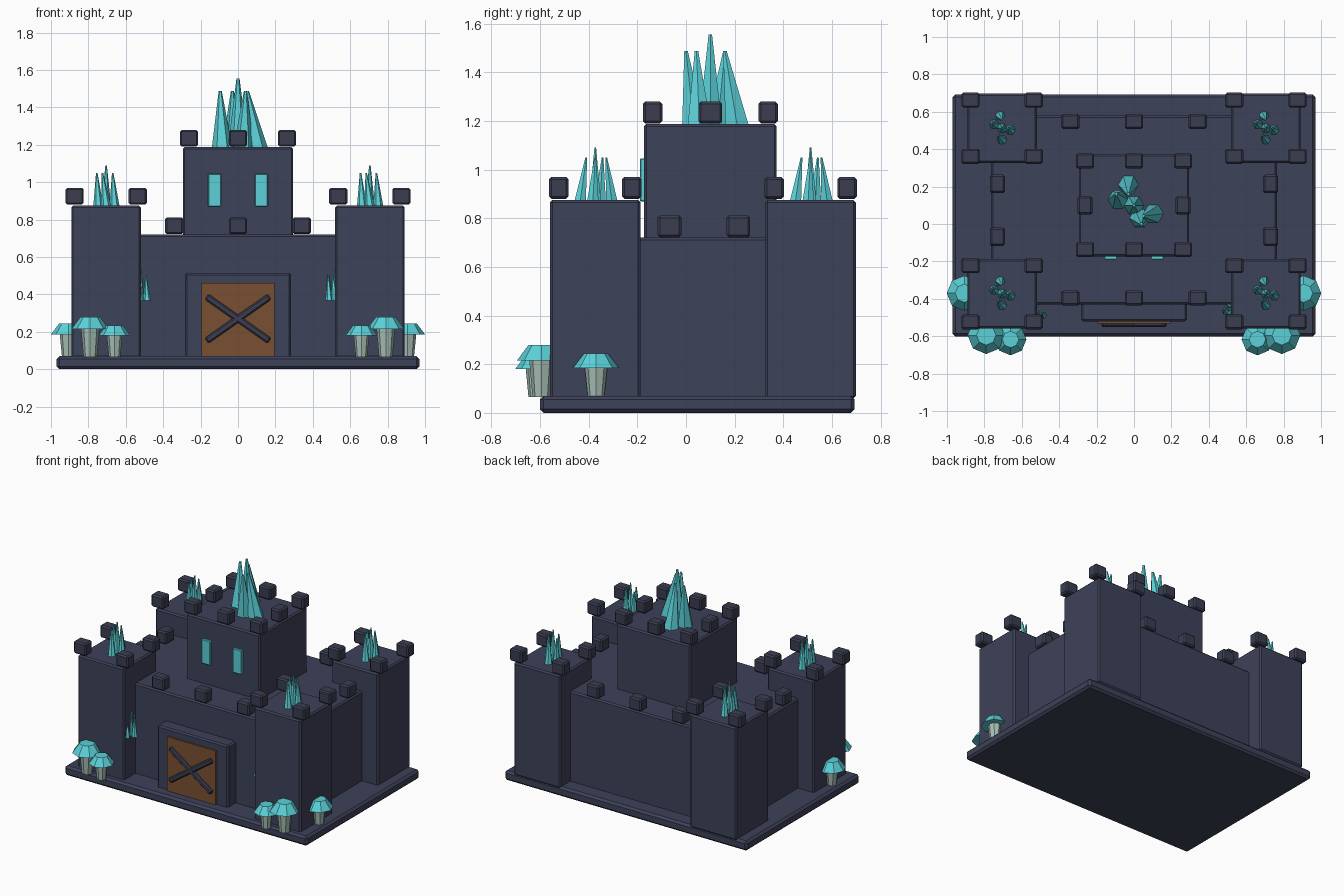
import bpy, bmesh, math
from mathutils import Vector

if "Cube" in bpy.data.objects:
    bpy.data.objects.remove(bpy.data.objects["Cube"], do_unlink=True)


def material(name, rgb):
    m = bpy.data.materials.new(name)
    m.use_nodes = True
    m.diffuse_color = (*rgb, 1)
    m.node_tree.nodes["Principled BSDF"].inputs["Base Color"].default_value = (*rgb, 1)
    return m


STONE = material("slate stone", (0.048, 0.054, 0.1))
TRIM = material("dark stone", (0.043, 0.048, 0.083))
GLOW = material("cyan crystal", (0.105, 0.64, 0.69))
WOOD = material("brown wood", (0.195, 0.08, 0.032))
STEM = material("pale stem", (0.39, 0.53, 0.47))


def finish(name, bm, mat):
    mesh = bpy.data.meshes.new(name)
    bm.to_mesh(mesh)
    bm.free()
    mesh.materials.append(mat)
    ob = bpy.data.objects.new(name, mesh)
    bpy.context.collection.objects.link(ob)
    return ob


def box(name, center, size, mat, bevel=0.01, tilt=0):
    bm = bmesh.new()
    bmesh.ops.create_cube(bm, size=1)
    bmesh.ops.scale(bm, vec=size, verts=bm.verts)
    ob = finish(name, bm, mat)
    ob.location = center
    ob.rotation_euler.y = tilt
    if bevel:
        mod = ob.modifiers.new("chamfer", "BEVEL")
        mod.width = bevel
        mod.segments = 1
    return ob


def block(name, x, y, z0, z1, wx, wy, mat, bevel=0.01):
    return box(name, (x, y, (z0 + z1) / 2), (wx, wy, z1 - z0), mat, bevel)


def merlon(x, y, z, turned=False):
    size = (0.08, 0.098, 0.09) if turned else (0.098, 0.08, 0.09)
    box("merlon", (x, y, z + 0.045), size, TRIM)


def frustum(bm, base, tip, r1, r2, sides):
    # Ring at the base joined to a ring at the tip
    rings = []
    for c, r in ((Vector(base), r1), (Vector(tip), r2)):
        rings.append([bm.verts.new(c + Vector((r * math.cos(a), r * math.sin(a), 0)))
                      for a in (math.tau * i / sides for i in range(sides))])
    low, high = rings
    for i in range(sides):
        j = (i + 1) % sides
        bm.faces.new((low[i], low[j], high[j], high[i]))
    bm.faces.new(low[::-1])
    bm.faces.new(high)


def crystals(name, center, spikes, radius, scale=1):
    bm = bmesh.new()
    for bx, by, tx, ty, h in spikes:
        frustum(bm, (bx, by, -0.005), (tx, ty, h), radius, radius * 0.15, 6)
    ob = finish(name, bm, GLOW)
    ob.location = center
    ob.scale = (scale,) * 3


# Base slab, great hall and central keep
block("base_slab", 0, 0.046, 0, 0.07, 1.94, 1.294, STONE, 0.015)
block("great_hall", 0, 0.075, 0.06, 0.72, 1.53, 1.01, STONE)
block("keep", 0, 0.1, 0.7, 1.188, 0.59, 0.546, STONE)

# Corner towers with their merlons
SMALL = [(0, 0, 0, 0, 0.215),
         (-0.01, 0.068, 0, 0.045, 0.175),
         (-0.042, 0.02, -0.05, 0.03, 0.175),
         (0.045, -0.01, 0.035, 0, 0.175),
         (0, -0.062, -0.02, -0.037, 0.175)]
for sx in (-1, 1):
    for ty in (-0.373, 0.512):
        tx = sx * 0.705
        block("corner_tower", tx, ty, 0.06, 0.875, 0.372, 0.372, STONE)
        for dx in (-0.169, 0.169):
            for dy in (-0.15, 0.15):
                merlon(tx + dx, ty + dy, 0.88)
        crystals("tower_crystals", (tx, ty, 0.875), SMALL, 0.027)

# Merlons around the hall and the keep
for x in (-0.34, 0, 0.34):
    for y in (-0.395, 0.548):
        merlon(x, y, 0.722)
for sx in (-1, 1):
    for y in (-0.068, 0.215):
        merlon(sx * 0.73, y, 0.722, True)
for x in (-0.262, 0, 0.262):
    for y in (-0.137, 0.1, 0.338):
        if x or y != 0.1:
            merlon(x, y, 1.19, y == 0.1)

# Big crystal cluster on the keep
crystals("keep_crystals", (0, 0.1, 1.188),
         [(0, 0, 0, 0, 0.367),
          (-0.03, 0.11, -0.03, 0.06, 0.3),
          (-0.085, 0.03, -0.095, 0.06, 0.3),
          (0.105, -0.045, 0.05, -0.057, 0.3),
          (0.03, -0.068, 0.04, -0.1, 0.3)], 0.055)

# Gate: stone surround, wooden door and crossed bars
block("door_frame", 0, -0.465, 0.06, 0.515, 0.567, 0.11, STONE)
block("door", 0, -0.5, 0.07, 0.46, 0.39, 0.066, WOOD, 0)
for s in (-1, 1):
    box("door_bar", (0, -0.536, 0.27), (0.41, 0.03, 0.036), TRIM, 0.008, s * math.radians(35))

for s in (-1, 1):
    # Glowing keep windows and crystals growing on the tower walls
    block("window", s * 0.125, -0.175, 0.87, 1.045, 0.07, 0.03, GLOW, 0.004)
    crystals("wall_crystals", (s * 0.52, -0.48, 0.37), SMALL, 0.027, 0.76)
    # Mushrooms at the foot of the front towers
    for x, y, r, rim, top in ((0.66, -0.617, 0.085, 0.18, 0.235),
                              (0.79, -0.595, 0.1, 0.215, 0.28),
                              (0.907, -0.37, 0.094, 0.185, 0.245)):
        bm = bmesh.new()
        frustum(bm, (s * x, y, 0.065), (s * x, y, rim + 0.01), r * 0.36, r * 0.5, 8)
        finish("mushroom_stem", bm, STEM)
        bm = bmesh.new()
        frustum(bm, (s * x, y, rim), (s * x, y, top), r, r * 0.52, 8)
        finish("mushroom_cap", bm, GLOW)
